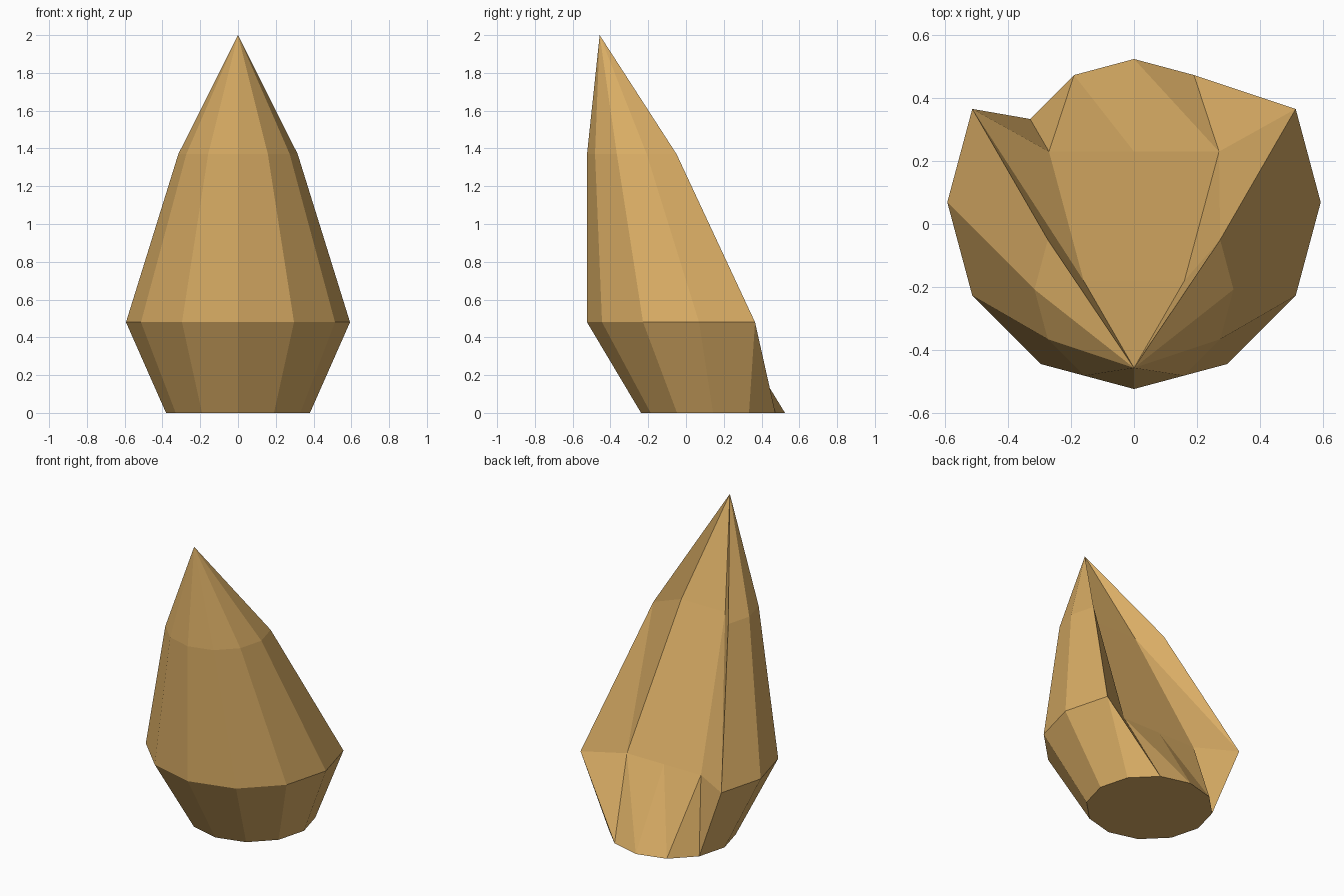
import bpy
import bmesh
from math import sin, cos, radians

cube = bpy.data.objects.get("Cube")
if cube:
    bpy.data.objects.remove(cube)

SIDES = 12
REAR = {11: -1, 0: 0, 1: 1}   # ring points pushed in to form the flat rear groove


def add_ring(bm, radius, centre_y, z, dent=None):
    """Twelve-sided ring; dent = (half width, y) of the pushed-in rear points."""
    verts = []
    for i in range(SIDES):
        a = radians(360 / SIDES * i)
        x, y = radius * sin(a), centre_y + radius * cos(a)
        if dent and i in REAR:
            x, y = REAR[i] * dent[0], dent[1]
        verts.append(bm.verts.new((x, y, z)))
    return verts


# One plain tan colour
tan = bpy.data.materials.new("warm tan")
tan.use_nodes = True
colour = (0.70, 0.42, 0.13, 1)
tan.diffuse_color = colour
tan.node_tree.nodes["Principled BSDF"].inputs["Base Color"].default_value = colour

# Leaning pointed shell: base, belly and shoulder rings, then the tip
bm = bmesh.new()
base = add_ring(bm, 0.381, 0.143, 0)
belly = add_ring(bm, 0.593, 0.069, 0.48, dent=(0.27, 0.23))
shoulder = add_ring(bm, 0.316, -0.208, 1.37, dent=(0.16, -0.18))
tip = bm.verts.new((0, -0.457, 2))

bm.faces.new(base)
for low, high in ((base, belly), (belly, shoulder)):
    for i in range(SIDES):
        j = (i + 1) % SIDES
        bm.faces.new((low[i], low[j], high[j]))
        bm.faces.new((low[i], high[j], high[i]))
for i in range(SIDES):
    bm.faces.new((shoulder[i], shoulder[(i + 1) % SIDES], tip))
bmesh.ops.recalc_face_normals(bm, faces=bm.faces)

mesh = bpy.data.meshes.new("pointed_shell")
bm.to_mesh(mesh)
bm.free()
mesh.materials.append(tan)
shell = bpy.data.objects.new("pointed_shell", mesh)
bpy.context.collection.objects.link(shell)
